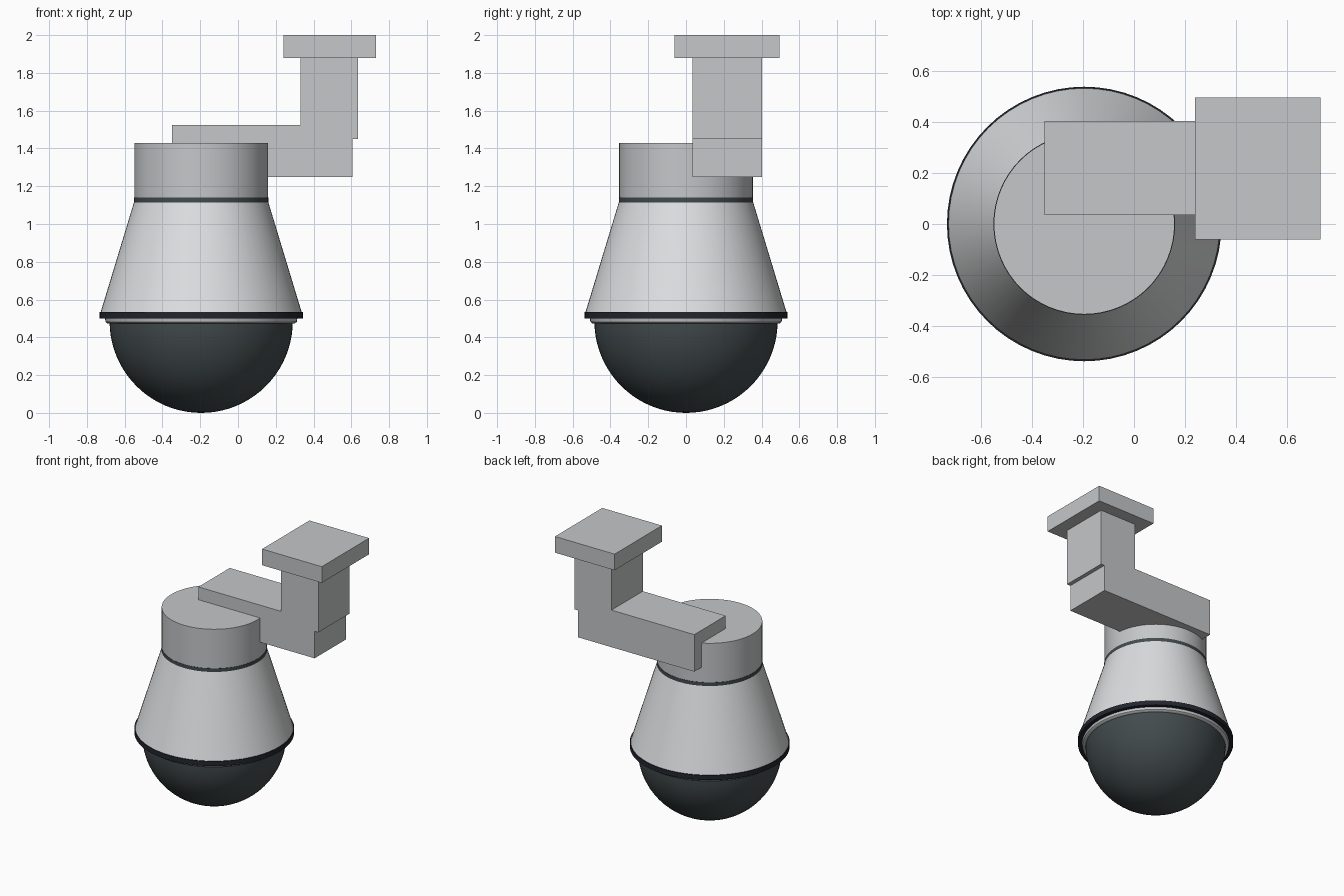
import bpy, bmesh, math

default = bpy.data.objects.get("Cube")
if default:
    bpy.data.objects.remove(default, do_unlink=True)

CENTRE_X = -0.195


def material(name, colour):
    m = bpy.data.materials.new(name)
    m.use_nodes = True
    m.diffuse_color = (*colour, 1)
    m.node_tree.nodes["Principled BSDF"].inputs["Base Color"].default_value = (*colour, 1)
    return m


grey = material("light grey", (0.56, 0.57, 0.58))
pale = material("pale grey", (0.72, 0.73, 0.74))
smoke = material("smoked glass", (0.055, 0.07, 0.075))
black = material("blue black", (0.016, 0.019, 0.027))


def finish(name, bm, mat):
    bmesh.ops.recalc_face_normals(bm, faces=bm.faces)
    mesh = bpy.data.meshes.new(name)
    bm.to_mesh(mesh)
    bm.free()
    mesh.materials.append(mat)
    obj = bpy.data.objects.new(name, mesh)
    bpy.context.collection.objects.link(obj)
    return obj


def lathe(name, profile, mat, steps=64):
    """Spin a (radius, height) profile round the housing axis."""
    bm = bmesh.new()
    verts = [bm.verts.new((r, 0, z)) for r, z in profile]
    edges = [bm.edges.new(pair) for pair in zip(verts, verts[1:])]
    bmesh.ops.spin(bm, geom=verts + edges, cent=(0, 0, 0), axis=(0, 0, 1),
                   angle=math.tau, steps=steps, use_merge=True)
    bmesh.ops.remove_doubles(bm, verts=bm.verts, dist=1e-5)
    obj = finish(name, bm, mat)
    obj.location.x = CENTRE_X
    bpy.ops.object.select_all(action="DESELECT")
    obj.select_set(True)
    bpy.context.view_layer.objects.active = obj
    bpy.ops.object.shade_smooth_by_angle(angle=math.radians(35))
    return obj


def extrude_y(name, outline, y0, y1, mat):
    """Extrude an (x, z) outline from y0 to y1."""
    bm = bmesh.new()
    face = bm.faces.new([bm.verts.new((x, y0, z)) for x, z in outline])
    new = bmesh.ops.extrude_face_region(bm, geom=[face])["geom"]
    bmesh.ops.translate(bm, vec=(0, y1 - y0, 0),
                        verts=[v for v in new if isinstance(v, bmesh.types.BMVert)])
    return finish(name, bm, mat)


# Dome: lower half of a sphere
R = 0.485
dome = [(R * math.sin(a), R * (1 - math.cos(a)))
        for a in (math.pi / 2 * i / 20 for i in range(21))]
lathe("camera_dome", dome + [(R, 0.5)], smoke)

# Housing rings, cone and neck
lathe("dome_trim", [(0.48, 0.472), (0.497, 0.474), (0.506, 0.482),
                    (0.51, 0.505), (0.48, 0.505)], grey)
lathe("lower_seal", [(0.48, 0.5), (0.538, 0.5), (0.538, 0.535), (0.48, 0.535)], black)
lathe("housing_cone", [(0.48, 0.534), (0.532, 0.534), (0.356, 1.114), (0, 1.114)], pale)
lathe("neck_seal", [(0, 1.112), (0.356, 1.112), (0.356, 1.14), (0, 1.14)], smoke)
lathe("housing_neck", [(0, 1.14), (0.354, 1.14), (0.354, 1.43), (0, 1.43)], grey)

# Cranked mounting arm and ceiling plate
extrude_y("mounting_arm", [(-0.35, 1.25), (0.605, 1.25), (0.605, 1.45), (0.635, 1.45),
                           (0.635, 1.88), (0.33, 1.88), (0.33, 1.525), (-0.35, 1.525)],
          0.035, 0.403, grey)
extrude_y("ceiling_plate", [(0.24, 1.88), (0.73, 1.88), (0.73, 2), (0.24, 2)],
          -0.06, 0.495, grey)
